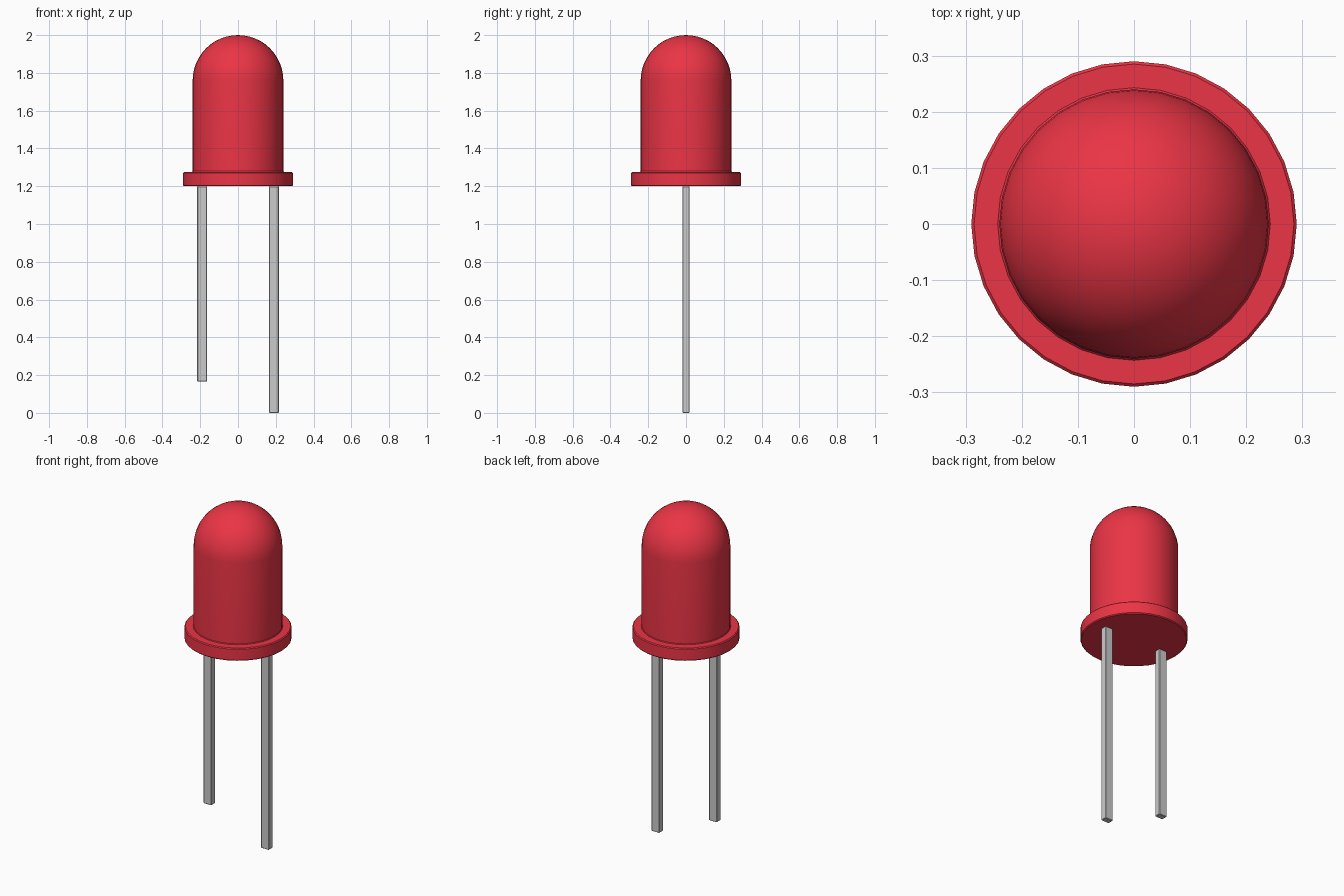
import bpy, bmesh, math
from mathutils import Vector

if "Cube" in bpy.data.objects:
    bpy.data.objects.remove(bpy.data.objects["Cube"])

SIDES = 32
R, DOME_Z = 0.24, 1.76          # bulb radius, height where the dome starts

red = bpy.data.materials.new("red_plastic")
red.diffuse_color = (0.83, 0.035, 0.06, 1)
red.use_nodes = True
red.node_tree.nodes["Principled BSDF"].inputs["Base Color"].default_value = red.diffuse_color


def lathe(name, profile):
    """Spin an (r, z) profile that starts and ends on the z axis."""
    bm = bmesh.new()
    verts = [bm.verts.new((0, r, z)) for r, z in profile]
    edges = [bm.edges.new(p) for p in zip(verts, verts[1:])]
    bmesh.ops.spin(bm, geom=verts + edges, cent=(0, 0, 0), axis=(0, 0, 1),
                   angle=math.tau, steps=SIDES, use_duplicate=False)
    bmesh.ops.remove_doubles(bm, verts=bm.verts, dist=1e-5)
    bmesh.ops.recalc_face_normals(bm, faces=bm.faces)
    mesh = bpy.data.meshes.new(name)
    bm.to_mesh(mesh)
    bm.free()
    obj = bpy.data.objects.new(name, mesh)
    bpy.context.collection.objects.link(obj)
    return obj


def lead(name, x, bottom, top=1.2):
    """Square-cut metal leg with slightly softened edges."""
    bpy.ops.mesh.primitive_cube_add(size=1, location=(x, 0, (bottom + top) / 2))
    obj = bpy.context.object
    obj.name = name
    obj.scale = (0.052, 0.037, top - bottom)
    bpy.ops.object.transform_apply(location=False, rotation=False, scale=True)
    bevel = obj.modifiers.new("soft_edges", 'BEVEL')
    bevel.width = 0.003
    return obj


# Bulb: base flange, straight wall and hemispherical dome in one profile
profile = [(0, 1.2), (0.285, 1.2), (0.29, 1.205), (0.29, 1.271),
           (0.285, 1.276), (0.243, 1.276), (R, 1.28)]
profile += [(R * math.cos(a), DOME_Z + R * math.sin(a))
            for a in (math.radians(90 * i / 12) for i in range(12))]
profile.append((0, DOME_Z + R))
bulb = lathe("bulb", profile)
bulb.data.materials.append(red)
bpy.ops.object.select_all(action='DESELECT')
bulb.select_set(True)
bpy.context.view_layer.objects.active = bulb
bpy.ops.object.shade_smooth_by_angle(angle=math.radians(30))

# Leads: short one on the left, long one on the right
lead("short_lead", -0.19, 0.165)
lead("long_lead", 0.19, 0.0)
